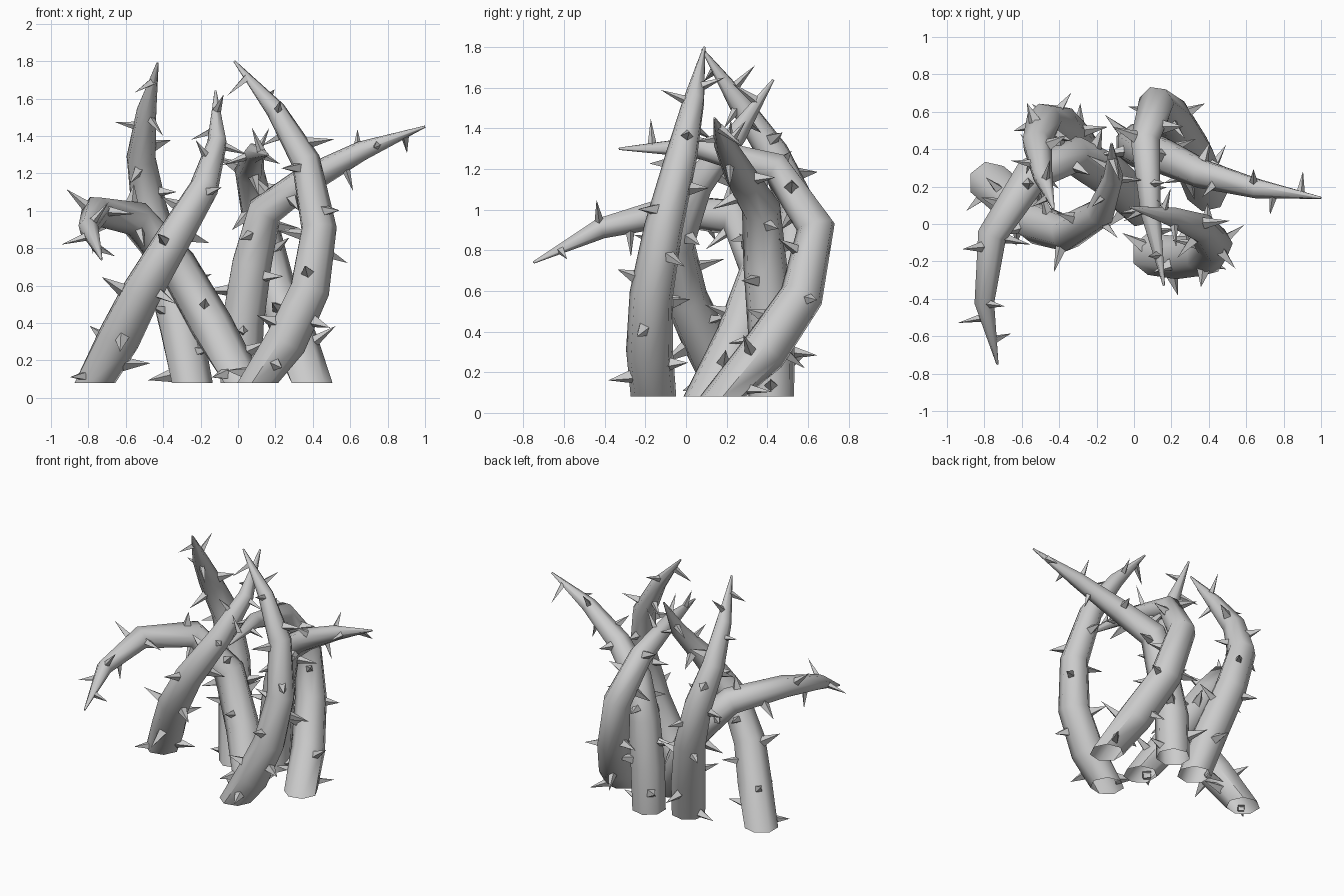
import bpy, bmesh, math, random
from mathutils import Vector, Matrix

if "Cube" in bpy.data.objects:
    bpy.data.objects.remove(bpy.data.objects["Cube"])

random.seed(4)
SIDES = 7
RADII = [0.115, 0.118, 0.110, 0.098, 0.080, 0.054, 0.006]

# centre lines of the six tendrils, root to tip
PATHS = {
    "left_tendril": [(-.77, .22, .08), (-.64, .11, .32), (-.52, 0, .56), (-.36, -.05, .83),
                     (-.18, .06, 1.13), (-.11, .25, 1.37), (-.12, .43, 1.64)],
    "back_left_tendril": [(-.25, .33, .08), (-.31, .42, .38), (-.40, .53, .72), (-.48, .55, 1.02),
                          (-.52, .43, 1.28), (-.49, .26, 1.53), (-.43, .08, 1.79)],
    "front_left_tendril": [(.03, .10, .08), (-.14, .26, .38), (-.33, .37, .71), (-.55, .26, .96),
                           (-.76, -.06, 1.0), (-.80, -.42, .91), (-.73, -.75, .74)],
    "right_front_tendril": [(.10, -.16, .08), (.25, -.18, .30), (.38, -.17, .58), (.43, -.11, .91),
                            (.36, -.02, 1.27), (.20, .04, 1.54), (-.02, .09, 1.80)],
    "back_right_tendril": [(.39, .18, .08), (.31, .38, .30), (.20, .57, .58), (.12, .64, .92),
                           (.06, .44, 1.21), (.09, .05, 1.31), (.16, -.33, 1.30)],
    "right_tendril": [(.01, .42, .08), (.02, .42, .40), (.07, .39, .72), (.14, .37, 1.0),
                      (.36, .27, 1.16), (.66, .19, 1.32), (1.0, .14, 1.45)],
}


def thorn(bm, base, out, length, radius):
    # sharp four-sided spike, sunk slightly into the stem
    rot = Vector((0, 0, 1)).rotation_difference(out).to_matrix().to_4x4()
    mat = Matrix.Translation(base + out * (length / 2 - 0.015)) @ rot
    bmesh.ops.create_cone(bm, cap_ends=False, segments=4, radius1=radius,
                          radius2=0.0, depth=length, matrix=mat)


def build_tendril(name, path):
    pts = [Vector(p) for p in path]
    bm = bmesh.new()
    # tapered tube, open at its level root ring
    tans = []
    for i in range(len(pts)):
        a, b = pts[max(i - 1, 0)], pts[min(i + 1, len(pts) - 1)]
        tans.append((b - a).normalized())
    tans[0] = Vector((0, 0, 1))
    side, rings, frames = Vector((1, 0, 0)), [], []
    for i, p in enumerate(pts):
        if i:
            side = tans[i - 1].rotation_difference(tans[i]) @ side
        up = tans[i].cross(side)
        frames.append((side.copy(), up))
        ring = []
        for k in range(SIDES):
            a = 2 * math.pi * k / SIDES
            ring.append(bm.verts.new(p + (side * math.cos(a) + up * math.sin(a)) * RADII[i]))
        rings.append(ring)
    for r0, r1 in zip(rings, rings[1:]):
        for k in range(SIDES):
            n = (k + 1) % SIDES
            bm.faces.new((r0[k], r0[n], r1[n], r1[k]))
    bm.faces.new(rings[-1])

    # thorns winding around the stem
    count = 17
    angle = random.uniform(0, 6.28)
    for j in range(count):
        t = 0.2 + (j + random.uniform(-.2, .2)) / count * (len(pts) - 1.25)
        i = min(int(t), len(pts) - 2)
        f = t - i
        angle += 2.4
        s = frames[i][0].lerp(frames[i + 1][0], f)
        u = frames[i][1].lerp(frames[i + 1][1], f)
        out = (s * math.cos(angle) + u * math.sin(angle)).normalized()
        rad = RADII[i] * (1 - f) + RADII[i + 1] * f
        base = pts[i].lerp(pts[i + 1], f) + out * rad * 0.88
        lean = (out + tans[i] * random.uniform(-.3, .3)).normalized()
        width = random.uniform(.03, .042) if t < 4.5 else .024
        length = random.uniform(.11, .16)
        # keep every spike inside the overall size
        tip = base + lean * length
        if abs(tip.y) < .77 and abs(tip.x) < 1.0 and tip.z > 0:
            thorn(bm, base, lean, length, width)

    mesh = bpy.data.meshes.new(name)
    bm.to_mesh(mesh)
    bm.free()
    ob = bpy.data.objects.new(name, mesh)
    bpy.context.collection.objects.link(ob)
    bpy.ops.object.select_all(action='DESELECT')
    ob.select_set(True)
    bpy.context.view_layer.objects.active = ob
    bpy.ops.object.shade_smooth_by_angle(angle=math.radians(55))


for name, path in PATHS.items():
    build_tendril(name, path)
